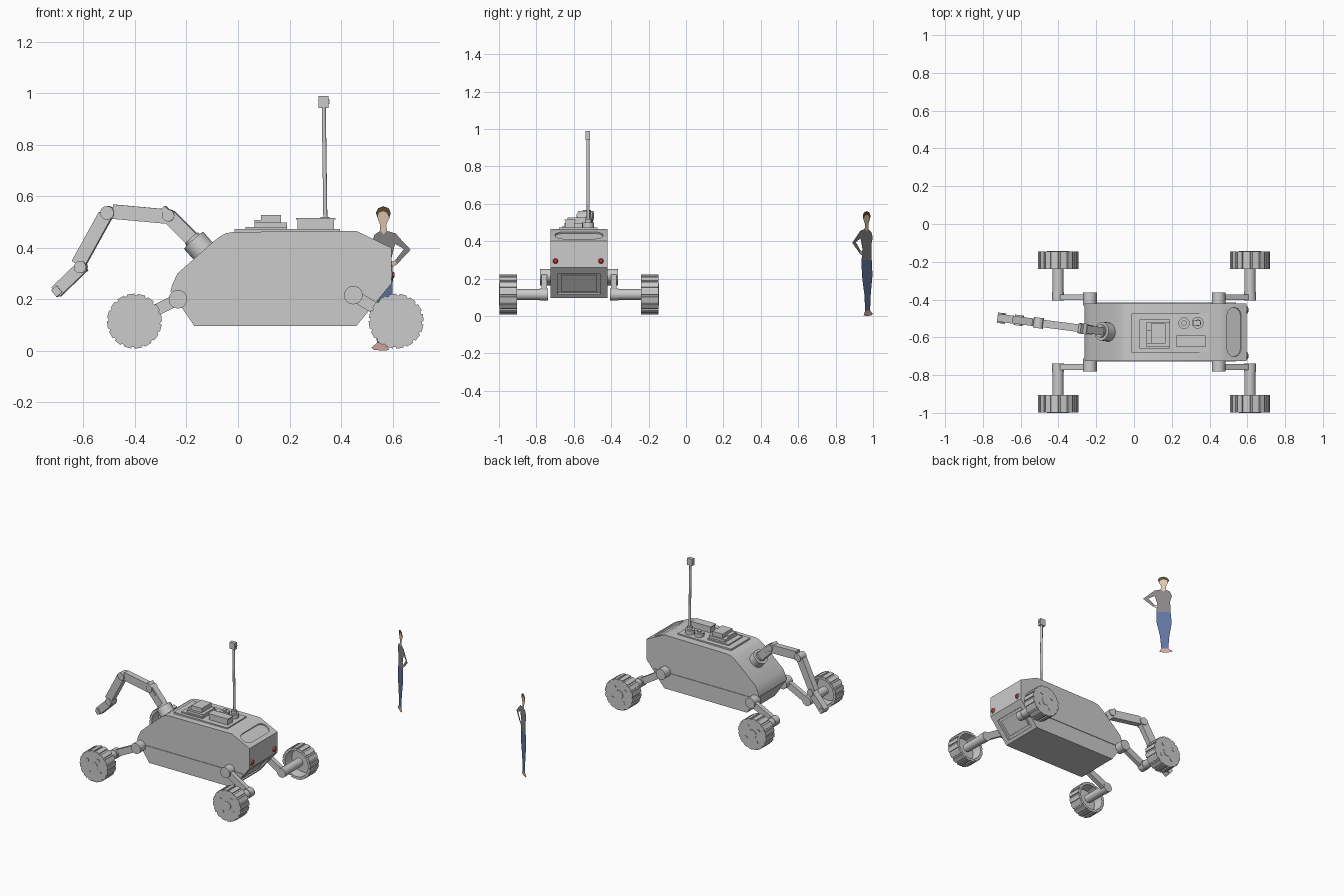
import bpy, bmesh, math
from mathutils import Vector as V

if "Cube" in bpy.data.objects:
    bpy.data.objects.remove(bpy.data.objects["Cube"])

MY = -0.572  # centre line of the rover


def finish(name, bm, mat=None, smooth=False):
    bmesh.ops.recalc_face_normals(bm, faces=bm.faces)
    me = bpy.data.meshes.new(name)
    bm.to_mesh(me)
    bm.free()
    ob = bpy.data.objects.new(name, me)
    bpy.context.collection.objects.link(ob)
    if mat:
        me.materials.append(mat)
    if smooth:
        bpy.ops.object.select_all(action='DESELECT')
        ob.select_set(True)
        bpy.context.view_layer.objects.active = ob
        bpy.ops.object.shade_smooth_by_angle(angle=math.radians(35))
    return ob


def prism(name, pts, vec=None, mat=None, smooth=False):
    """Flat outline, optionally extruded along vec."""
    bm = bmesh.new()
    f = bm.faces.new([bm.verts.new(p) for p in pts])
    if vec is not None:
        r = bmesh.ops.extrude_face_region(bm, geom=[f], use_keep_orig=True)
        bmesh.ops.translate(bm, vec=V(vec), verts=[g for g in r['geom'] if isinstance(g, bmesh.types.BMVert)])
    return finish(name, bm, mat, smooth)


def box(name, x0, x1, y0, y1, z0, z1):
    return prism(name, [(x0, y0, z0), (x1, y0, z0), (x1, y1, z0), (x0, y1, z0)], (0, 0, z1 - z0))


def cyl(name, a, b, r, n=20, mat=None, r2=None):
    a, b = V(a), V(b)
    bm = bmesh.new()
    bmesh.ops.create_cone(bm, cap_ends=True, segments=n, radius1=r, radius2=r if r2 is None else r2, depth=(b - a).length)
    bm.transform((b - a).to_track_quat('Z', 'Y').to_matrix().to_4x4())
    bmesh.ops.translate(bm, vec=(a + b) / 2, verts=bm.verts)
    return finish(name, bm, mat, True)


def beam(name, a, b, w, t, side):
    """Bar from a to b, w wide in its bending plane, t thick along side."""
    a, b, s = V(a), V(b), V(side).normalized()
    u = (b - a).normalized().cross(s).normalized() * w / 2
    s = s * t / 2
    return prism(name, [a + u - s, a - u - s, a - u + s, a + u + s], b - a)


def material(name, *rgb):
    m = bpy.data.materials.new(name)
    m.diffuse_color = (*rgb, 1)
    m.use_nodes = True
    m.node_tree.nodes["Principled BSDF"].inputs["Base Color"].default_value = m.diffuse_color
    return m


def cut(ob, cutter):
    cutter.hide_render = True
    m = ob.modifiers.new("cut", 'BOOLEAN')
    m.operation, m.object, m.solver = 'DIFFERENCE', cutter, 'EXACT'
    bpy.context.view_layer.objects.active = ob
    bpy.ops.object.modifier_apply(modifier=m.name)
    bpy.data.objects.remove(cutter)


# body hull from its side profile
profile = [(-.17, .097), (-.262, .23), (-.256, .255), (-.235, .3), (-.1, .42), (-.075, .44), (-.05, .455),
           (-.02, .461), (.46, .465), (.595, .4), (.595, .26), (.46, .097)]
body = prism("body", [(x, MY - .152, z) for x, z in profile], (0, .304, 0), smooth=True)

# rounded recess in the rear slope
d, n, c = V((.9, 0, -.434)), V((.434, 0, .9)), V((.53, MY, .4315))
slot = []
for end in (1, -1):
    for k in range(7):
        a = math.radians(-90 + 30 * k)
        slot.append(c + n * -.01 + d * (.042 * math.sin(a) * end) + V((0, end * (.088 + .042 * math.cos(a)), 0)))
cut(body, prism("slot_cutter", slot, n * .05))


# recessed hatch in the rear lower slope
def rear_rect(hw, z0, z1, off):
    nn = V((.77, 0, -.637))
    return [V((.595 - (.26 - z) * .828, MY + y, z)) + nn * off
            for y, z in ((-hw, z0), (hw, z0), (hw, z1), (-hw, z1))]


nrm = V((.77, 0, -.637))
cut(body, prism("hatch_cutter", rear_rect(.115, .115, .225, -.014), nrm * .05))
prism("rear_hatch", rear_rect(.095, .128, .212, -.016), nrm * .01)

# side seams
for s in (-1, 1):
    y = MY + s * .152
    box("side_seam", -.24, .54, y - .004, y + .004, .207, .212)

# tail lights
red = material("red", .8, .04, .04)
for y in (-.698, -.455):
    cyl("tail_light_rim", (.59, y, .294), (.6, y, .294), .02)
    cyl("tail_light", (.596, y, .294), (.607, y, .294), .017, mat=red, r2=.009)

# deck equipment
box("deck_plate", -.013, .395, -.68, -.473, .455, .472)
box("equipment_base", .065, .19, -.65, -.52, .47, .497)
box("equipment_tray", .03, .19, -.66, -.505, .47, .48)
box("equipment_top", .09, .167, -.633, -.527, .495, .527)
box("equipment_plug", .065, .09, -.633, -.565, .495, .508)
box("rear_box", .23, .373, -.645, -.595, .47, .512)
box("rear_box_lid", .225, .378, -.65, -.59, .51, .516)
cyl("short_drum", (.265, -.525, .47), (.265, -.525, .497), .03)
cyl("short_drum_cap", (.265, -.525, .49), (.265, -.525, .506), .014)
cyl("mast_base", (.337, -.523, .47), (.337, -.523, .5), .031)
cyl("mast_collar", (.338, -.523, .5), (.338, -.523, .52), .017)
cyl("mast", (.339, -.523, .515), (.333, -.524, .945), .008, 12)
box("mast_head", .313, .351, -.537, -.512, .942, .988)
cyl("mast_lens", (.35, -.524, .967), (.356, -.524, .967), .008, 12)


# wheels: lathed cup with square lugs
def wheel(cx, cy, cz, s):
    rings = [(.0465, .03, 0), (.0465, .092, 0), (.0465, .107, 1), (-.0465, .107, 1), (-.0465, .088, 0),
             (.02, .082, 0), (.02, .03, 0)]
    lugs = 16
    bm = bmesh.new()
    loops = []
    for t, r, lug in rings:
        loop = []
        for k in range(lugs):
            for i, f in enumerate((0, .68, .72, .96)):
                a = 2 * math.pi * (k + f) / lugs
                q = r * (.94 if lug and i > 1 else 1)
                loop.append(bm.verts.new((cx + q * math.cos(a), cy + s * t, cz + q * math.sin(a))))
        loops.append(loop)
    m = len(loops[0])
    for A, B in zip(loops, loops[1:]):
        for i in range(m):
            bm.faces.new((A[i], A[(i + 1) % m], B[(i + 1) % m], B[i]))
    bm.faces.new(loops[0])
    bm.faces.new(loops[-1])
    finish("wheel", bm)
    o = cy + s * .0465
    cyl("hub_cap", (cx, o - s * .01, cz), (cx, o + s * .003, cz), .031, 16)
    for k in range(4):
        a = math.radians(55 + 90 * k)
        x, z = cx + .058 * math.cos(a), cz + .058 * math.sin(a)
        cyl("wheel_stud", (x, o - s * .01, z), (x, o + s * .003, z), .011, 10)


# suspension, four corners
for s in (-1, 1):
    for wx, px, pz in ((-.402, -.233, .2), (.614, .448, .216)):
        wz = .115
        Y = lambda t: MY + s * t
        wheel(wx, Y(.379), wz, s)
        cyl("axle", (wx, Y(.21), wz), (wx, Y(.365), wz), .029)
        cyl("axle_joint", (wx, Y(.166), wz), (wx, Y(.212), wz), .032)
        beam("suspension_arm", (wx, Y(.185), wz), (px, Y(.185), pz), .045, .03, (0, 1, 0))
        cyl("pivot", (px, Y(.14), pz), (px, Y(.209), pz), .036)


# manipulator arm
def A(x, z):
    return V((x, -.57 - .13 * (x + .15), z))


side = (.13, 1, 0)
cyl("arm_base", A(-.12, .37), A(-.172, .428), .05)
cyl("arm_swivel", A(-.165, .42), A(-.18, .437), .034)
beam("upper_arm", A(-.15, .405), A(-.268, .523), .056, .042, side)
beam("mid_arm", A(-.265, .52), A(-.485, .54), .056, .04, side)
beam("fore_arm", A(-.515, .525), A(-.62, .335), .054, .04, side)
beam("hand", A(-.6, .33), A(-.706, .228), .048, .042, side)
beam("hand_tip", A(-.69, .24), A(-.712, .222), .034, .055, side)
for x, z, r in ((-.268, .525, .024), (-.505, .535, .027), (-.61, .325, .024)):
    w = V(side).normalized() * .028
    cyl("arm_joint", A(x, z) - w, A(x, z) + w, r, 12)
beam("elbow_block", A(-.29, .555), A(-.225, .49), .022, .05, side)

# flat scale figure standing on a diagonal plane
parts = {
    "figure_hair": ((.12, .07, .04), [(.946, .515), (.942, .535), (.948, .553), (.963, .561), (.978, .553), (.984, .535),
                                      (.979, .515), (.976, .535), (.963, .542), (.953, .535)]),
    "figure_face": ((.75, .6, .45), [(.946, .515), (.953, .535), (.963, .542), (.976, .535), (.979, .515), (.972, .488),
                                     (.972, .465), (.963, .452), (.952, .465), (.955, .488)]),
    "figure_shirt": ((.25, .24, .24), [(.952, .465), (.963, .452), (.972, .465), (.988, .45), (.995, .42), (.988, .38),
                                       (.99, .3), (.936, .3), (.94, .36), (.93, .415), (.905, .395), (.93, .35),
                                       (.925, .335), (.886, .392), (.912, .43), (.928, .455)]),
    "figure_hand": ((.75, .6, .45), [(.925, .335), (.93, .35), (.939, .345), (.937, .325)]),
    "figure_jeans": ((.12, .18, .36), [(.936, .3), (.99, .3), (.994, .22), (.985, .12), (.981, .03), (.955, .03),
                                       (.95, .12), (.937, .22)]),
    "figure_shoes": ((.7, .4, .38), [(.955, .03), (.981, .03), (.997, .012), (.99, .004), (.965, 0), (.947, .003)]),
}
for name, (rgb, pts) in parts.items():
    prism(name, [(.564 - 1.38 * (y - .963), y + .003, z) for y, z in pts], mat=material(name, *rgb))
